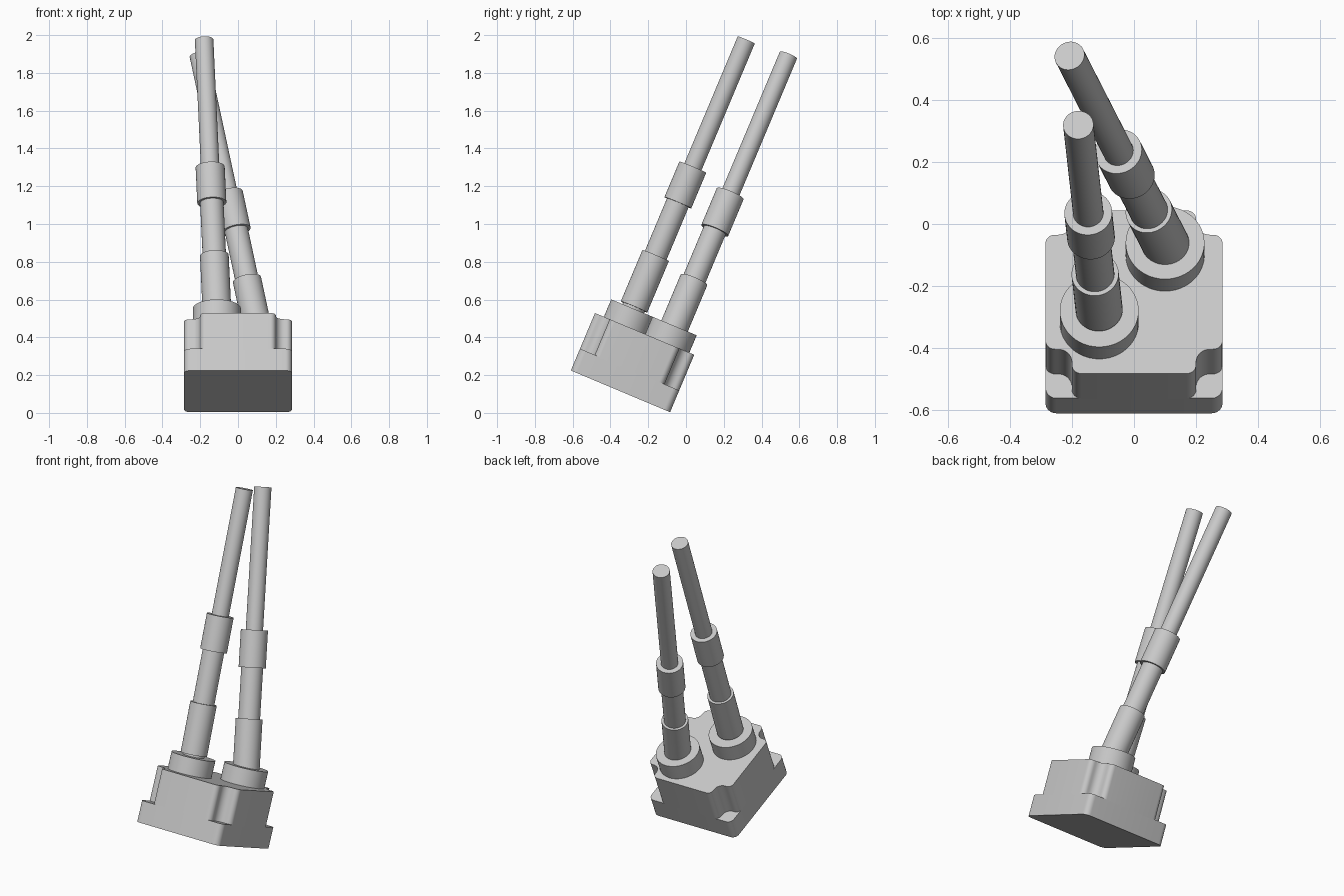
import bpy, bmesh, math
from mathutils import Matrix, Vector

if "Cube" in bpy.data.objects:
    bpy.data.objects.remove(bpy.data.objects["Cube"])

grey = bpy.data.materials.new("light_grey")
grey.use_nodes = True
COLOUR = (0.58, 0.58, 0.58, 1)
grey.diffuse_color = COLOUR
grey.node_tree.nodes["Principled BSDF"].inputs["Base Color"].default_value = COLOUR

# The whole connector leans backwards on its rear bottom edge
LEAN = Matrix.Translation((0, -0.347, 0.114)) @ Matrix.Rotation(math.radians(-22.8), 4, 'X')
HALF = 0.285


def finish(name, bm, matrix):
    bmesh.ops.recalc_face_normals(bm, faces=bm.faces)
    mesh = bpy.data.meshes.new(name)
    bm.to_mesh(mesh)
    bm.free()
    mesh.materials.append(grey)
    obj = bpy.data.objects.new(name, mesh)
    bpy.context.collection.objects.link(obj)
    obj.matrix_world = matrix
    bpy.ops.object.select_all(action='DESELECT')
    obj.select_set(True)
    bpy.context.view_layer.objects.active = obj
    bpy.ops.object.shade_smooth_by_angle(angle=math.radians(35))
    return obj


def fillet(points, steps=8):
    """Round each (x, y, radius) corner of a closed right-angled outline."""
    out = []
    for i, (x, y, r) in enumerate(points):
        p = Vector((x, y))
        a = (Vector(points[i - 1][:2]) - p).normalized() * r
        b = (Vector(points[(i + 1) % len(points)][:2]) - p).normalized() * r
        for k in range(steps + 1):
            t = k / steps * math.pi / 2
            out.append(p + a * (1 - math.sin(t)) + b * (1 - math.cos(t)))
    return out


def slab(name, points, z0, z1):
    bm = bmesh.new()
    face = bm.faces.new([bm.verts.new((p.x, p.y, z0)) for p in fillet(points)])
    top = bmesh.ops.extrude_face_region(bm, geom=[face], use_keep_orig=True)["geom"]
    verts = [v for v in top if isinstance(v, bmesh.types.BMVert)]
    bmesh.ops.translate(bm, verts=verts, vec=(0, 0, z1 - z0))
    finish(name, bm, LEAN)


def rod(name, radius, z0, z1, matrix):
    bm = bmesh.new()
    bmesh.ops.create_cone(bm, cap_ends=True, segments=48, radius1=radius, radius2=radius,
                          depth=z1 - z0, matrix=Matrix.Translation((0, 0, (z0 + z1) / 2)))
    finish(name, bm, matrix)


# Housing: flange plate and a body with scooped corners
plate = [(sx * HALF, sy * HALF, 0.035) for sx, sy in ((1, 1), (-1, 1), (-1, -1), (1, -1))]
slab("flange_plate", plate, 0, 0.125)

body = []
for q in range(4):
    turn = Matrix.Rotation(q * math.pi / 2, 2)
    for x, y, r in ((HALF, 0.2, 0.03), (0.205, 0.205, 0.045), (0.2, HALF, 0.03)):
        if r > 0.04:
            x = y = 0.2
        p = turn @ Vector((x, y))
        body.append((p.x, p.y, r))
slab("housing_body", body, 0.12, 0.33)

# Two cable exits: side, position, sideways lean, section ends
cables = (
    ("right", (-0.112, -0.107), 2.5, (0.01, 0.305, 0.609, 0.813, 1.545)),
    ("left", (0.1, 0.13), 11.2, (-0.03, 0.27, 0.56, 0.774, 1.585)),
)
for side, (x, y), lean, (start, sleeve, low, high, end) in cables:
    rod(side + "_boss", 0.127, 0.32, 0.43, LEAN @ Matrix.Translation((x, y, 0)))
    axis = (LEAN @ Matrix.Translation((x, y, 0.43))
            @ Matrix.Rotation(math.radians(-lean), 4, 'Y'))
    rod(side + "_lower_sleeve", 0.076, start, sleeve, axis)
    rod(side + "_conduit", 0.062, -0.03, high - 0.02, axis)
    rod(side + "_collar", 0.077, low, high, axis)
    rod(side + "_cable", 0.049, low, end, axis)
